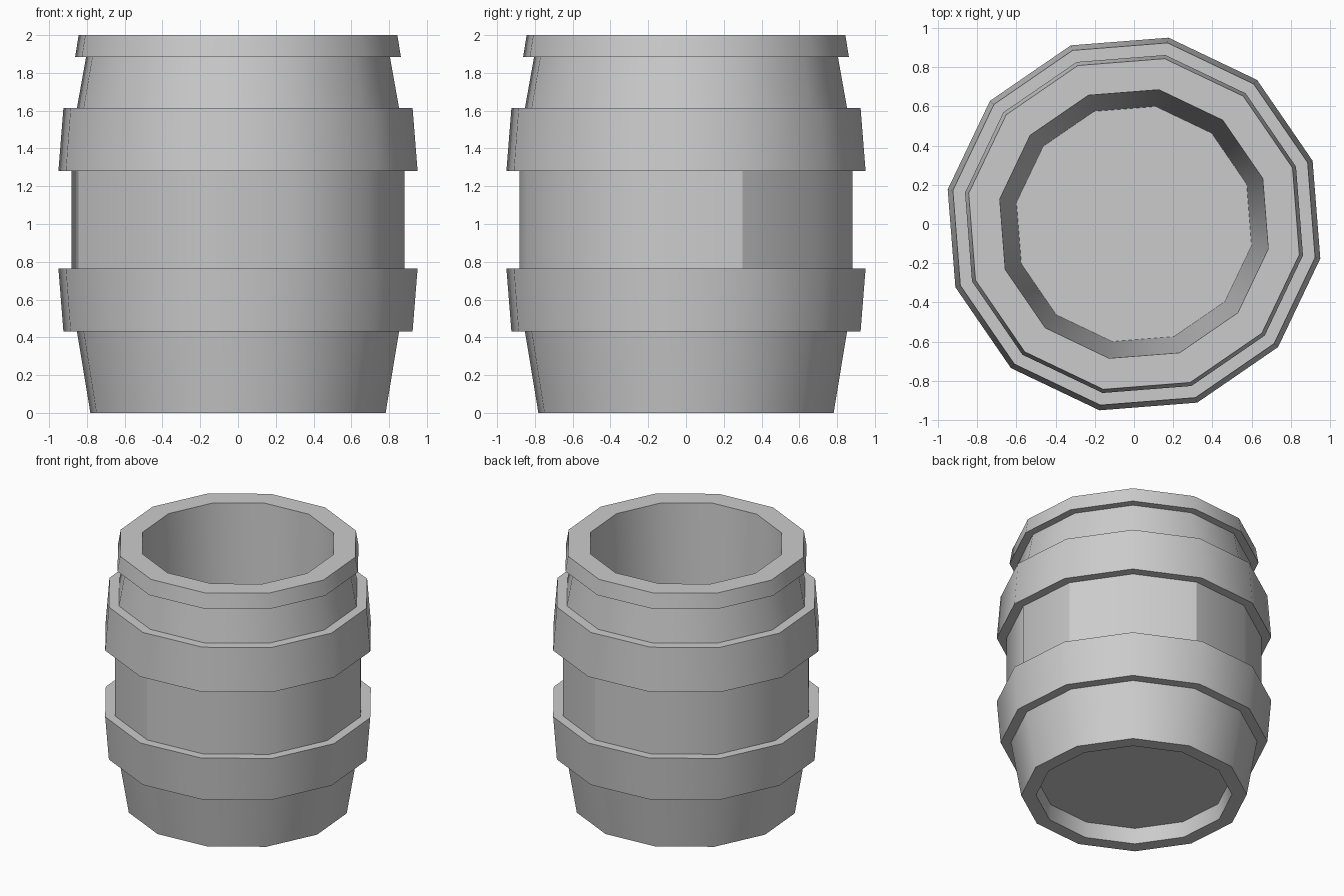
import bpy, bmesh
from math import cos, sin, radians

if "Cube" in bpy.data.objects:
    bpy.data.objects.remove(bpy.data.objects["Cube"])

SIDES = 12
TURN = radians(19.5)


def lathe(name, profile):
    """Revolve a (radius, z) profile into a 12-sided shell."""
    bm = bmesh.new()
    rings = []
    for r, z in profile:
        if r == 0:
            rings.append([bm.verts.new((0, 0, z))] * SIDES)
        else:
            angles = [TURN + radians(360 / SIDES * i) for i in range(SIDES)]
            rings.append([bm.verts.new((r * cos(a), r * sin(a), z)) for a in angles])
    for low, high in zip(rings, rings[1:]):
        for i in range(SIDES):
            j = (i + 1) % SIDES
            corners = dict.fromkeys((low[i], low[j], high[j], high[i]))
            bm.faces.new(list(corners))
    bmesh.ops.recalc_face_normals(bm, faces=bm.faces)
    mesh = bpy.data.meshes.new(name)
    bm.to_mesh(mesh)
    bm.free()
    obj = bpy.data.objects.new(name, mesh)
    bpy.context.collection.objects.link(obj)
    bpy.ops.object.select_all(action='DESELECT')
    obj.select_set(True)
    bpy.context.view_layer.objects.active = obj
    bpy.ops.object.shade_smooth_by_angle(angle=radians(30))
    return obj


# One closed shell, from the underside centre round to the inner floor centre
underside = [(0, 0.12), (0.68, 0.12), (0.69, 0)]
lower_staves = [(0.795, 0), (0.867, 0.43)]
lower_hoop = [(0.94, 0.43), (0.967, 0.765)]
middle_staves = [(0.897, 0.765), (0.897, 1.28)]
upper_hoop = [(0.967, 1.28), (0.94, 1.615)]
upper_staves = [(0.867, 1.615), (0.818, 1.885)]
top_rim = [(0.877, 1.885), (0.858, 2.0)]
inside = [(0.697, 2.0), (0.61, 0.15), (0, 0.15)]

lathe("barrel", underside + lower_staves + lower_hoop + middle_staves
      + upper_hoop + upper_staves + top_rim + inside)
